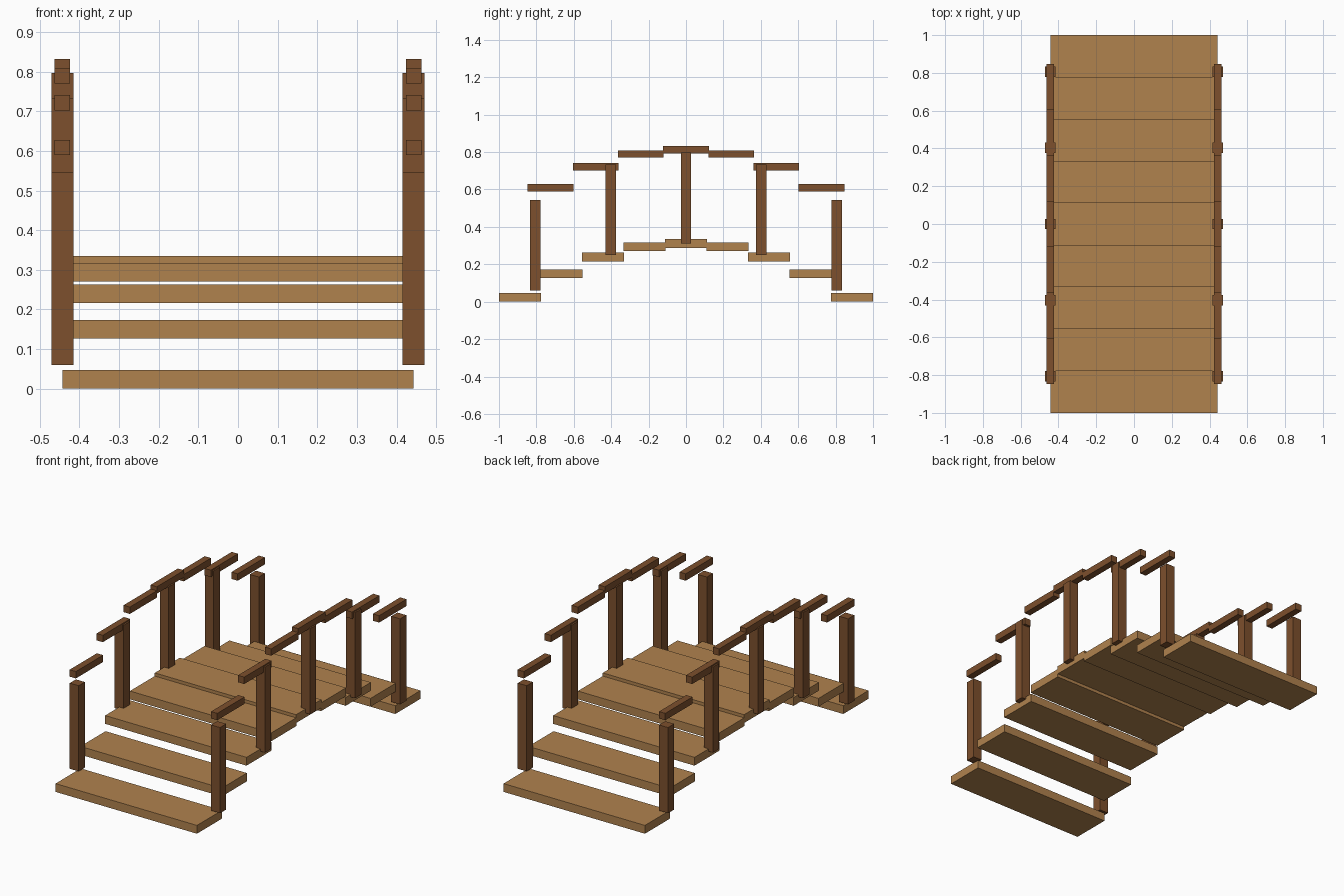
import bpy

if "Cube" in bpy.data.objects:
    bpy.data.objects.remove(bpy.data.objects["Cube"])


def material(name, rgb):
    m = bpy.data.materials.new(name)
    m.diffuse_color = (*rgb, 1)
    m.use_nodes = True
    m.node_tree.nodes["Principled BSDF"].inputs["Base Color"].default_value = m.diffuse_color
    return m


PLANK = material("light wood", (0.434, 0.223, 0.076))
DARK = material("dark wood", (0.205, 0.080, 0.026))


def box(name, size, bottom, mat):
    """Box with its bottom centre at the given point."""
    x, y, z = bottom
    bpy.ops.mesh.primitive_cube_add(size=1, location=(x, y, z + size[2] / 2))
    ob = bpy.context.object
    ob.name = name
    ob.scale = size
    bpy.ops.object.transform_apply(location=False, rotation=False, scale=True)
    ob.data.materials.append(mat)


# Arched deck of nine level planks
for i in range(-4, 5):
    box("deck_plank", (0.886, 0.225, 0.047),
        (0, i * 0.2219, 0.288 - 0.018 * i * i), PLANK)

for side in (-0.443, 0.443):
    # Posts follow the arch
    for i in range(-2, 3):
        box("rail_post", (0.056, 0.055, 0.485),
            (side, i * 0.403, 0.312 - 0.063 * i * i), DARK)
    # Stepped handrail pieces
    for i in range(-3, 4):
        box("handrail_piece", (0.039, 0.244, 0.039),
            (side, i * 0.2415, 0.7925 - 0.0226 * i * i), DARK)
